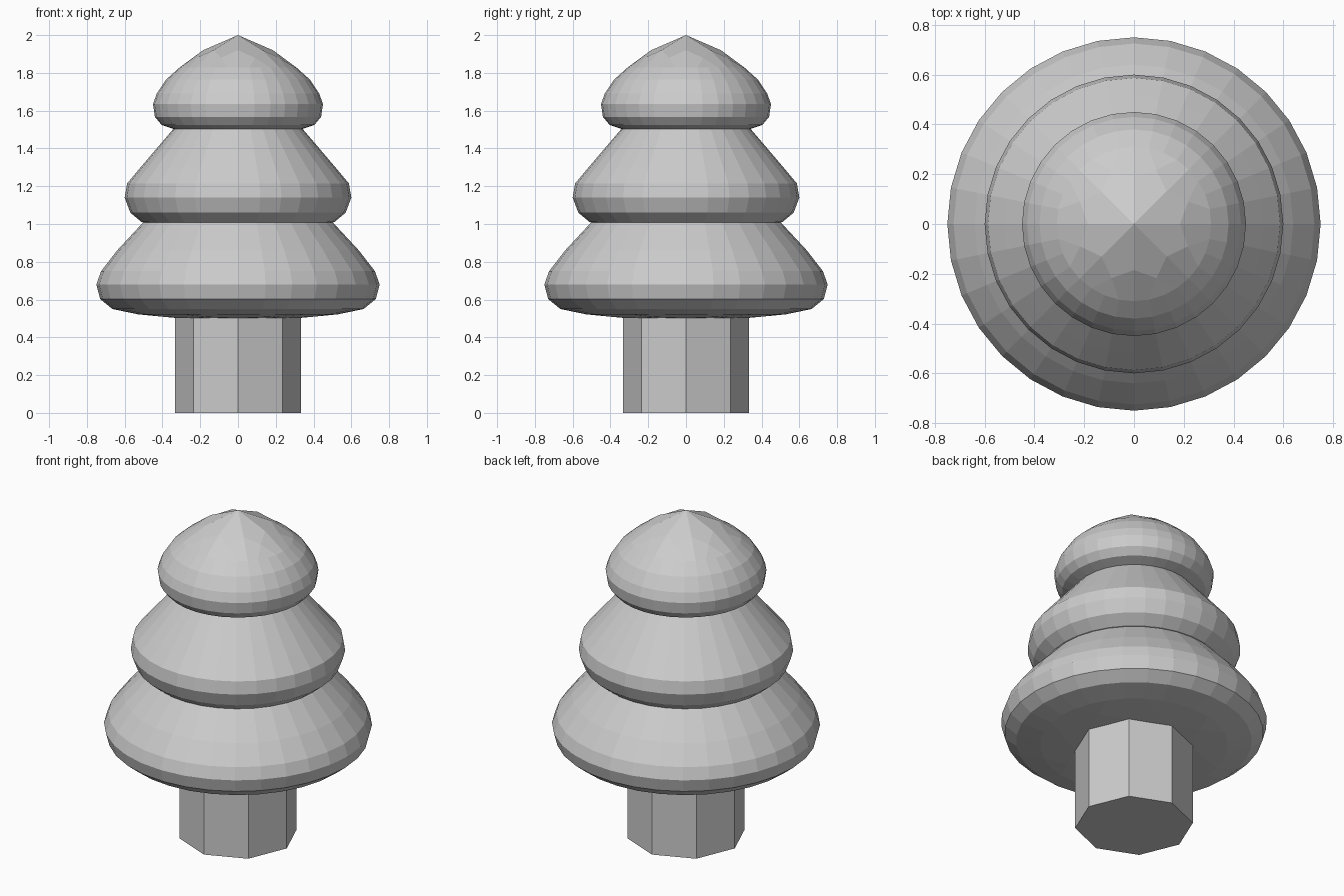
import bpy, bmesh
from math import cos, sin, tau

if "Cube" in bpy.data.objects:
    bpy.data.objects.remove(bpy.data.objects["Cube"])


def finish(bm, name):
    bmesh.ops.recalc_face_normals(bm, faces=bm.faces)
    mesh = bpy.data.meshes.new(name)
    bm.to_mesh(mesh)
    bm.free()
    bpy.context.collection.objects.link(bpy.data.objects.new(name, mesh))


def ring(bm, r, z, n=32, start=0.0):
    return [bm.verts.new((r * cos(tau * (i + start) / n), r * sin(tau * (i + start) / n), z))
            for i in range(n)]


def cap(bm, pole_z, inner, outer, rim):
    """Eight-petalled cap joining a pole to a 32-sided rim."""
    pole = bm.verts.new((0, 0, pole_z))
    a = ring(bm, *inner, n=8)
    b = ring(bm, *outer, n=8, start=0.5)
    for i in range(8):
        a2 = a[(i + 1) % 8]
        r = [rim[(4 * i + k) % 32] for k in range(5)]
        bm.faces.new((pole, a[i], b[i], a2))
        bm.faces.new((a[i], r[0], r[1], b[i]))
        bm.faces.new((b[i], r[1], r[2], r[3]))
        bm.faces.new((b[i], r[3], r[4], a2))


def tier(name, top, profile, bottom):
    bm = bmesh.new()
    rings = [ring(bm, r, z) for r, z in profile]
    for u, v in zip(rings, rings[1:]):
        for i in range(32):
            j = (i + 1) % 32
            bm.faces.new((u[i], u[j], v[j], v[i]))
    cap(bm, *top, rings[0])
    cap(bm, *bottom, rings[-1])
    finish(bm, name)


# Foliage: each tier is (pole height, inner petals, outer petals) around a profile
tier("lower_foliage",
     (1.25, (0.25, 1.17), (0.33, 1.13)),
     [(0.42, 1.08), (0.51, 1.0), (0.64, 0.86), (0.725, 0.75), (0.75, 0.68),
      (0.73, 0.603), (0.665, 0.55), (0.53, 0.522)],
     (0.485, (0.33, 0.503), (0.42, 0.508)))

tier("middle_foliage",
     (1.68, (0.17, 1.61), (0.22, 1.58)),
     [(0.28, 1.55), (0.345, 1.5), (0.435, 1.395), (0.52, 1.295), (0.587, 1.215),
      (0.60, 1.14), (0.57, 1.06), (0.51, 1.01), (0.42, 0.99)],
     (0.97, (0.26, 0.975), (0.32, 0.98)))

tier("top_foliage",
     (2.0, (0.185, 1.92), (0.235, 1.88)),
     [(0.31, 1.828), (0.38, 1.765), (0.43, 1.69), (0.45, 1.635),
      (0.44, 1.567), (0.405, 1.525), (0.33, 1.5)],
     (1.48, (0.19, 1.488), (0.24, 1.492)))

# Trunk: eight-sided post
bm = bmesh.new()
low, high = ring(bm, 0.333, 0, 8), ring(bm, 0.333, 0.52, 8)
bm.faces.new(low)
bm.faces.new(high)
for i in range(8):
    j = (i + 1) % 8
    bm.faces.new((low[i], low[j], high[j], high[i]))
finish(bm, "trunk")
